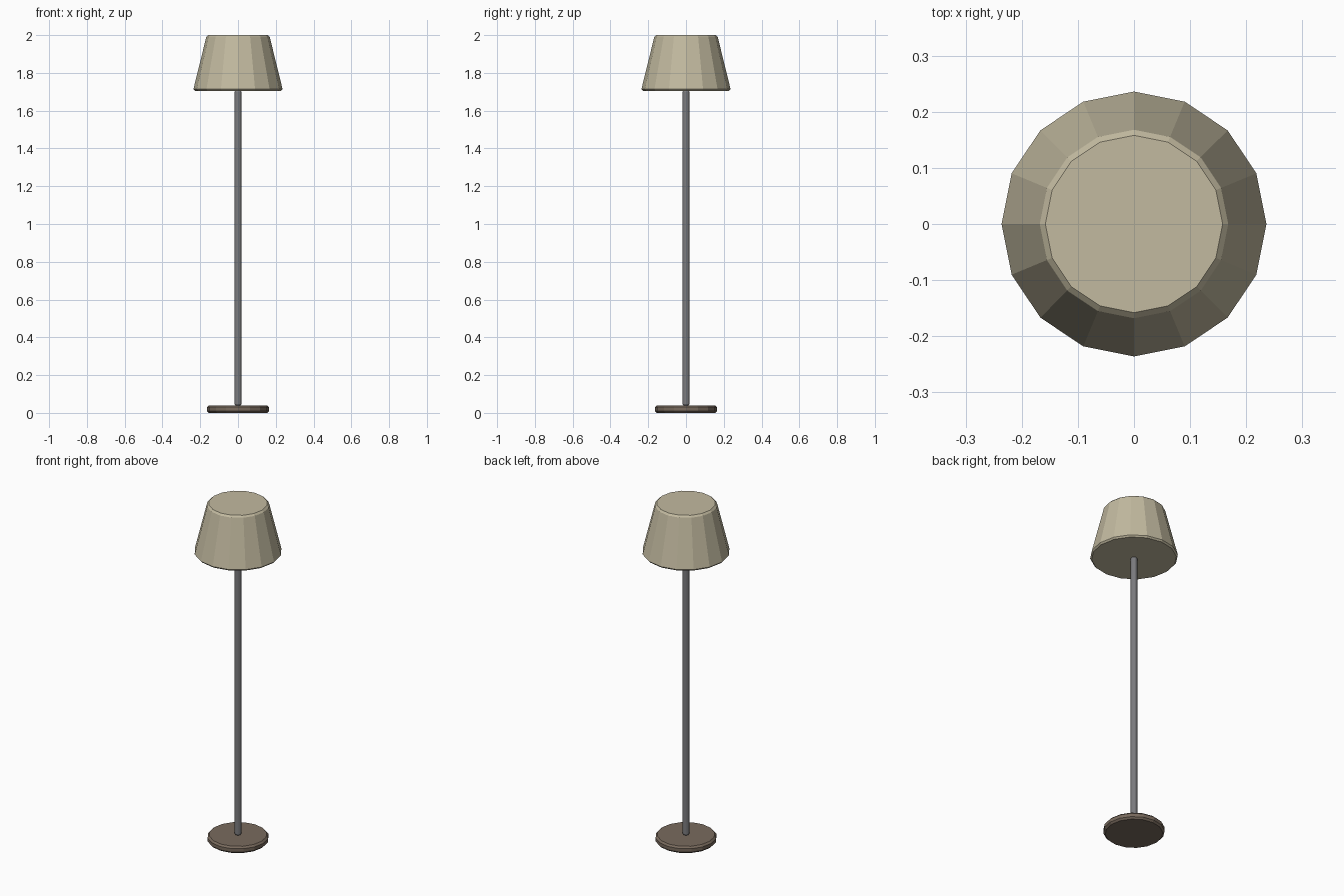
import bpy, bmesh
from math import cos, sin, tau

if "Cube" in bpy.data.objects:
    bpy.data.objects.remove(bpy.data.objects["Cube"])


def lathe(name, profile, sides, color):
    """Closed, flat-shaded turned solid from (radius, height) points."""
    bm = bmesh.new()
    rings = [[bm.verts.new((r * cos(tau * i / sides), r * sin(tau * i / sides), z))
              for i in range(sides)] for r, z in profile]
    for a, b in zip(rings, rings[1:]):
        for i in range(sides):
            j = (i + 1) % sides
            bm.faces.new((a[i], a[j], b[j], b[i]))
    bm.faces.new(rings[0][::-1])
    bm.faces.new(rings[-1])
    mesh = bpy.data.meshes.new(name)
    bm.to_mesh(mesh)
    bm.free()
    mat = bpy.data.materials.new(name + "_color")
    mat.diffuse_color = (*color, 1)
    mat.use_nodes = True
    mat.node_tree.nodes["Principled BSDF"].inputs["Base Color"].default_value = mat.diffuse_color
    mesh.materials.append(mat)
    obj = bpy.data.objects.new(name, mesh)
    bpy.context.collection.objects.link(obj)
    return obj


# Round foot with chamfered rims
lathe("base", [(0.155, 0), (0.165, 0.01), (0.165, 0.03), (0.155, 0.04)],
      16, (0.19, 0.145, 0.11))

# Slim upright
lathe("pole", [(0.012, 0.037), (0.018, 0.046), (0.018, 1.70), (0.012, 1.709)],
      16, (0.2, 0.2, 0.21))

# Closed tapered shade with chamfered rims
lathe("shade", [(0.228, 1.705), (0.236, 1.714), (0.168, 1.99), (0.158, 2.0)],
      16, (0.54, 0.49, 0.35))
